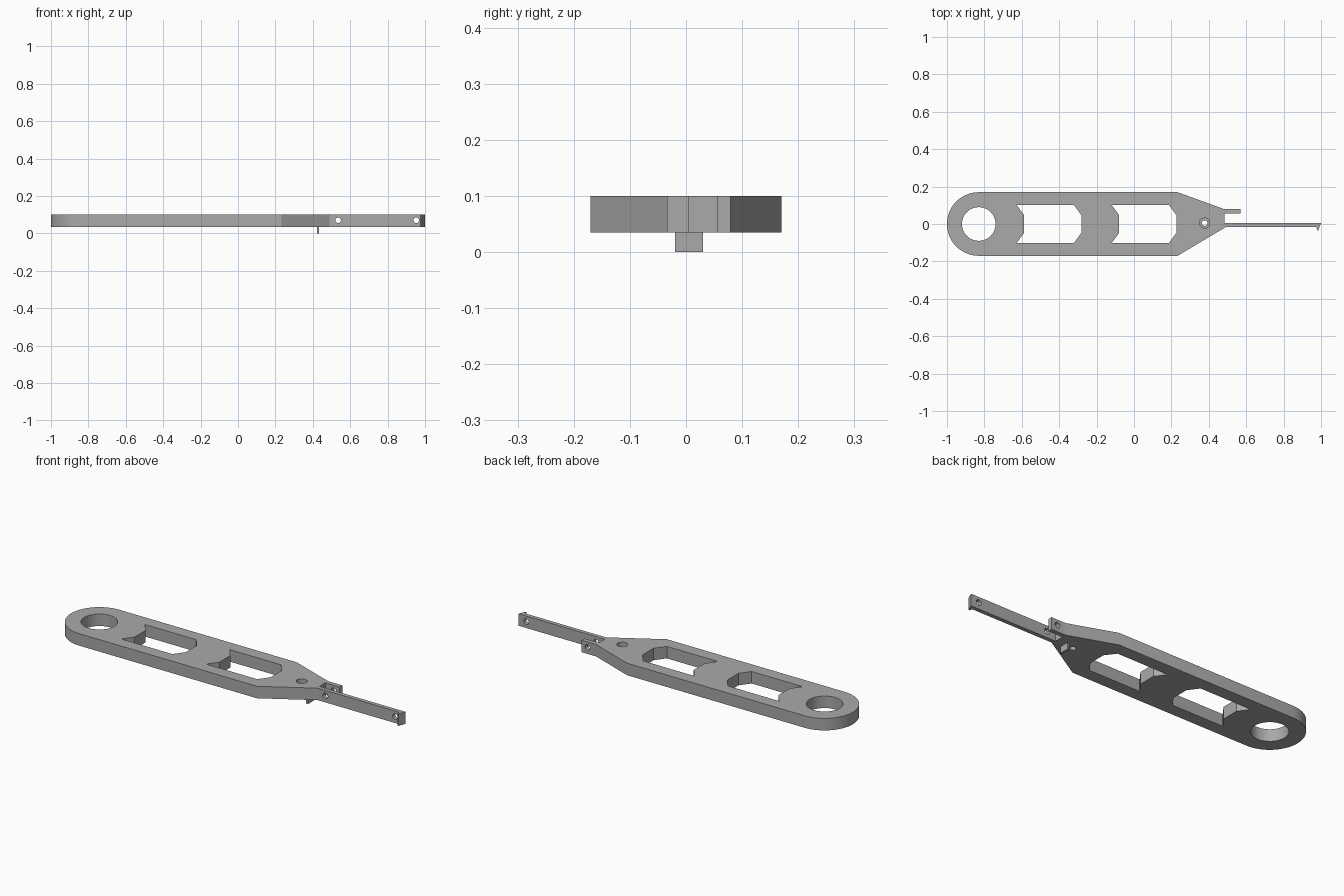
import bpy, bmesh, math
from mathutils import Matrix

if "Cube" in bpy.data.objects:
    bpy.data.objects.remove(bpy.data.objects["Cube"])

BOTTOM, TOP = 0.035, 0.1
MID = (BOTTOM + TOP) / 2

grey = bpy.data.materials.new("plain grey")
grey.use_nodes = True
color = (0.40, 0.40, 0.40, 1)
grey.diffuse_color = color
grey.node_tree.nodes["Principled BSDF"].inputs["Base Color"].default_value = color


def finish(name, bm):
    bmesh.ops.recalc_face_normals(bm, faces=bm.faces)
    mesh = bpy.data.meshes.new(name)
    bm.to_mesh(mesh)
    bm.free()
    mesh.materials.append(grey)
    obj = bpy.data.objects.new(name, mesh)
    bpy.context.collection.objects.link(obj)
    return obj


def prism(name, outline, z0, z1):
    bm = bmesh.new()
    face = bm.faces.new([bm.verts.new((x, y, z0)) for x, y in outline])
    up = bmesh.ops.extrude_face_region(bm, geom=[face])["geom"]
    verts = [v for v in up if isinstance(v, bmesh.types.BMVert)]
    bmesh.ops.translate(bm, verts=verts, vec=(0, 0, z1 - z0))
    return finish(name, bm)


def cylinder(name, center, radius, depth, sides=32, along_y=False):
    bm = bmesh.new()
    turn = Matrix.Rotation(math.pi / 2, 4, "X") if along_y else Matrix()
    bmesh.ops.create_cone(bm, cap_ends=True, segments=sides, radius1=radius,
                          radius2=radius, depth=depth,
                          matrix=Matrix.Translation(center) @ turn)
    return finish(name, bm)


def cut(target, cutter):
    cutter.hide_render = True
    mod = target.modifiers.new("cut", "BOOLEAN")
    mod.operation = "DIFFERENCE"
    mod.solver = "EXACT"
    mod.object = cutter
    bpy.context.view_layer.objects.active = target
    bpy.ops.object.modifier_apply(modifier=mod.name)
    bpy.data.objects.remove(cutter)


# Body: rounded end, tapered tip, short prong and long hooked arm
HALF, EYE_X, N = 0.17, -0.83, 40
outline = [(EYE_X + HALF * math.cos(a), HALF * math.sin(a))
           for a in (math.pi / 2 + math.pi * i / N for i in range(N + 1))]
outline += [(0.233, -HALF), (0.49, -0.017),
            (0.975, -0.017), (0.98, -0.034), (0.985, -0.034), (1.0, 0.005),
            (0.484, 0.005), (0.484, 0.055), (0.57, 0.055), (0.57, 0.079),
            (0.484, 0.079), (0.233, HALF)]
body = prism("arm_body", outline, BOTTOM, TOP)

# Large eye in the rounded end
cut(body, cylinder("eye_cutter", (EYE_X, 0, MID), 0.09, 0.2, 48))

# Two matching windows
for x in (-0.628, -0.12):
    window = [(x, 0.102), (x + 0.041, 0.047), (x + 0.041, -0.047), (x, -0.102),
              (x + 0.306, -0.102), (x + 0.347, -0.047),
              (x + 0.347, 0.047), (x + 0.306, 0.102)]
    cut(body, prism("window_cutter", window, 0, 0.2))

# Stepped screw hole in the tip
cut(body, cylinder("screw_cutter", (0.378, 0.005, MID), 0.015, 0.2))
cut(body, cylinder("counterbore_cutter", (0.378, 0.005, TOP), 0.027, 0.06))

# Cross holes through the prong and the arm
for x in (0.535, 0.953):
    cut(body, cylinder("pin_cutter", (x, 0.03, 0.07), 0.015, 0.3, 24, True))

# Thin tab under the tip
tab = prism("under_tab", [(0.422, -0.02), (0.433, -0.02),
                          (0.433, 0.03), (0.422, 0.03)], 0, BOTTOM + 0.002)

# Smooth the curved walls, keep the corners sharp
bpy.ops.object.select_all(action="DESELECT")
body.select_set(True)
bpy.context.view_layer.objects.active = body
bpy.ops.object.shade_smooth_by_angle(angle=math.radians(20))
